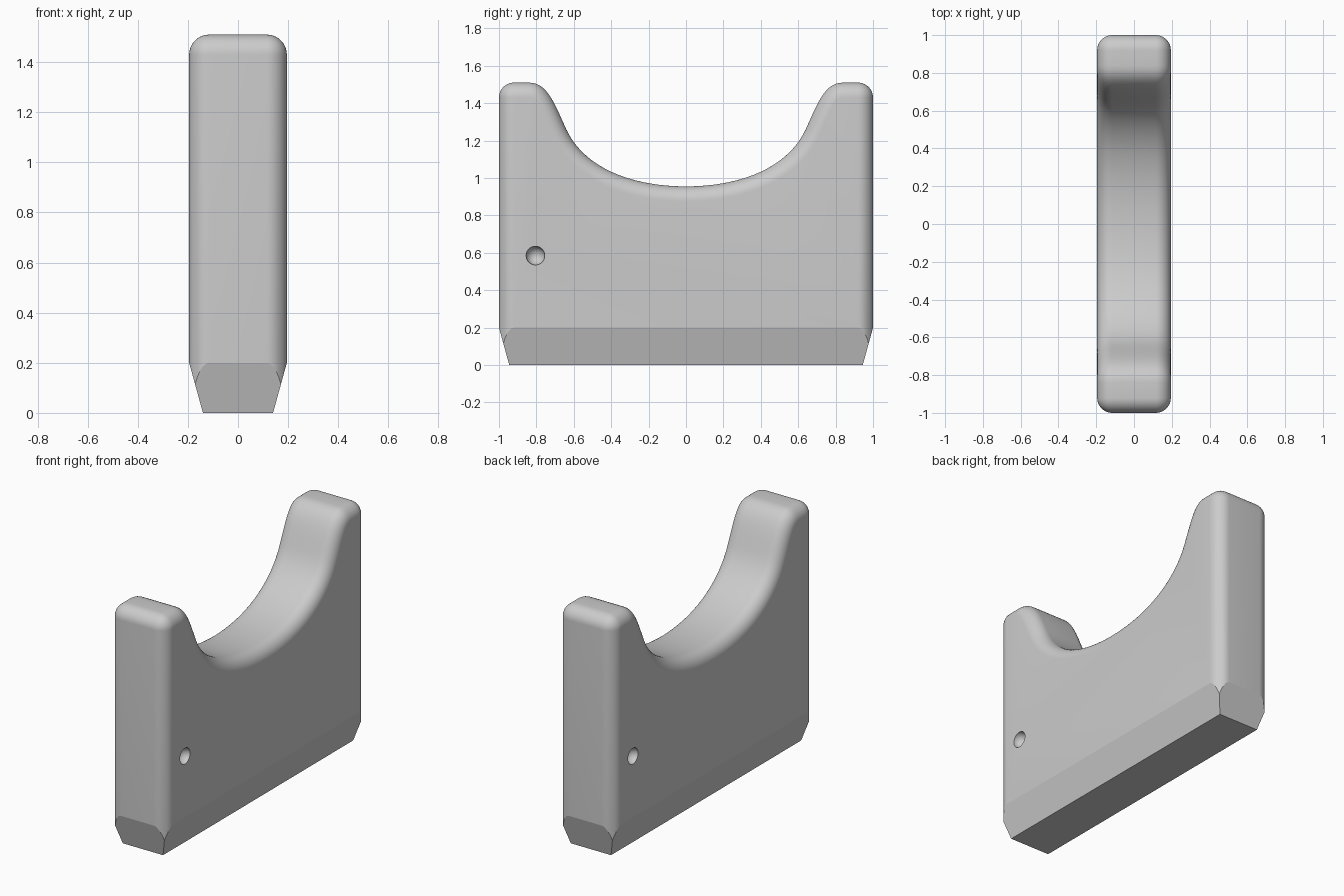
import bpy, bmesh, math
from mathutils import Vector

cube = bpy.data.objects.get("Cube")
if cube:
    bpy.data.objects.remove(cube, do_unlink=True)

HALF_W, HALF_L, TOP = 0.195, 1.0, 1.51   # thickness, length, height
ROUND = 0.08                             # edge rounding
TAPER_H, TAPER_IN = 0.2, 0.055           # bottom taper
BELOW = -0.1                             # extra stock trimmed at the floor

# Single plain grey material
grey = bpy.data.materials.new("plain grey")
grey.use_nodes = True
colour = (0.6, 0.6, 0.6, 1)
grey.diffuse_color = colour
grey.node_tree.nodes["Principled BSDF"].inputs["Base Color"].default_value = colour


def bezier(a, b, c, d, n):
    """Points on a cubic curve, without the last one."""
    a, b, c, d = map(Vector, (a, b, c, d))
    for i in range(n):
        t = i / n
        s = 1 - t
        yield a * s**3 + b * 3 * s * s * t + c * 3 * s * t * t + d * t**3


# Half of the side profile: saddle curve, shoulder, outer corner
half = list(bezier((0, 0.955), (0.30, 0.955), (0.548, 1.06), (0.64, 1.26), 18))
half += bezier((0.64, 1.26), (0.703, 1.397), (0.74, 1.51), (0.84, TOP), 14)
half += [Vector((0.84, TOP)), Vector((HALF_L, TOP)), Vector((HALF_L, BELOW))]
profile = half + [Vector((-p.x, p.y)) for p in reversed(half[1:])]

# Extrude the profile through the thickness
bm = bmesh.new()
face = bm.faces.new([bm.verts.new((-HALF_W, p.x, p.y)) for p in profile])
extruded = bmesh.ops.extrude_face_region(bm, geom=[face])["geom"]
bmesh.ops.translate(bm, vec=(2 * HALF_W, 0, 0),
                    verts=[v for v in extruded if isinstance(v, bmesh.types.BMVert)])
bmesh.ops.recalc_face_normals(bm, faces=bm.faces)

# Round every sharp edge except those around the floor
sharp = [e for e in bm.edges if e.calc_face_angle(0) > math.radians(60)
         and max(v.co.z for v in e.verts) > 0]
bmesh.ops.bevel(bm, geom=sharp, offset=ROUND, segments=10, profile=0.5,
                affect='EDGES', clamp_overlap=False)


def trim(point, normal):
    """Cut away everything beyond a plane and cap the cut."""
    cut = bmesh.ops.bisect_plane(bm, geom=bm.verts[:] + bm.edges[:] + bm.faces[:],
                                 dist=1e-5, plane_co=point, plane_no=normal,
                                 clear_outer=True)["geom_cut"]
    edges = [e for e in cut if isinstance(e, bmesh.types.BMEdge) and e.is_boundary]
    bmesh.ops.edgeloop_fill(bm, edges=edges)


# Flat floor, then four tapered sides
trim((0, 0, 0), (0, 0, -1))
for side in (1, -1):
    trim((side * HALF_W, 0, TAPER_H), Vector((side * TAPER_H, 0, -TAPER_IN)).normalized())
    trim((0, side * HALF_L, TAPER_H), Vector((0, side * TAPER_H, -TAPER_IN)).normalized())
bmesh.ops.remove_doubles(bm, verts=bm.verts, dist=1e-5)
bmesh.ops.recalc_face_normals(bm, faces=bm.faces)

mesh = bpy.data.meshes.new("saddle_block")
bm.to_mesh(mesh)
bm.free()
block = bpy.data.objects.new("saddle_block", mesh)
bpy.context.collection.objects.link(block)
mesh.materials.append(grey)

# One round dimple on each broad face, at opposite ends
for side in (1, -1):
    bpy.ops.mesh.primitive_uv_sphere_add(
        segments=32, ring_count=24, radius=0.05,
        location=(side * HALF_W, -side * 0.805, 0.585), rotation=(0, math.pi / 2, 0.01))
    cutter = bpy.context.object
    cutter.name = "dimple_cutter"
    cutter.hide_render = True
    cutter.data.materials.append(grey)
    bpy.ops.object.select_all(action='DESELECT')
    block.select_set(True)
    bpy.context.view_layer.objects.active = block
    dimple = block.modifiers.new("dimple", 'BOOLEAN')
    dimple.operation = 'DIFFERENCE'
    dimple.solver = 'EXACT'
    dimple.object = cutter
    bpy.ops.object.modifier_apply(modifier=dimple.name)
    bpy.data.objects.remove(cutter, do_unlink=True)

bpy.ops.object.shade_smooth_by_angle(angle=math.radians(13))
